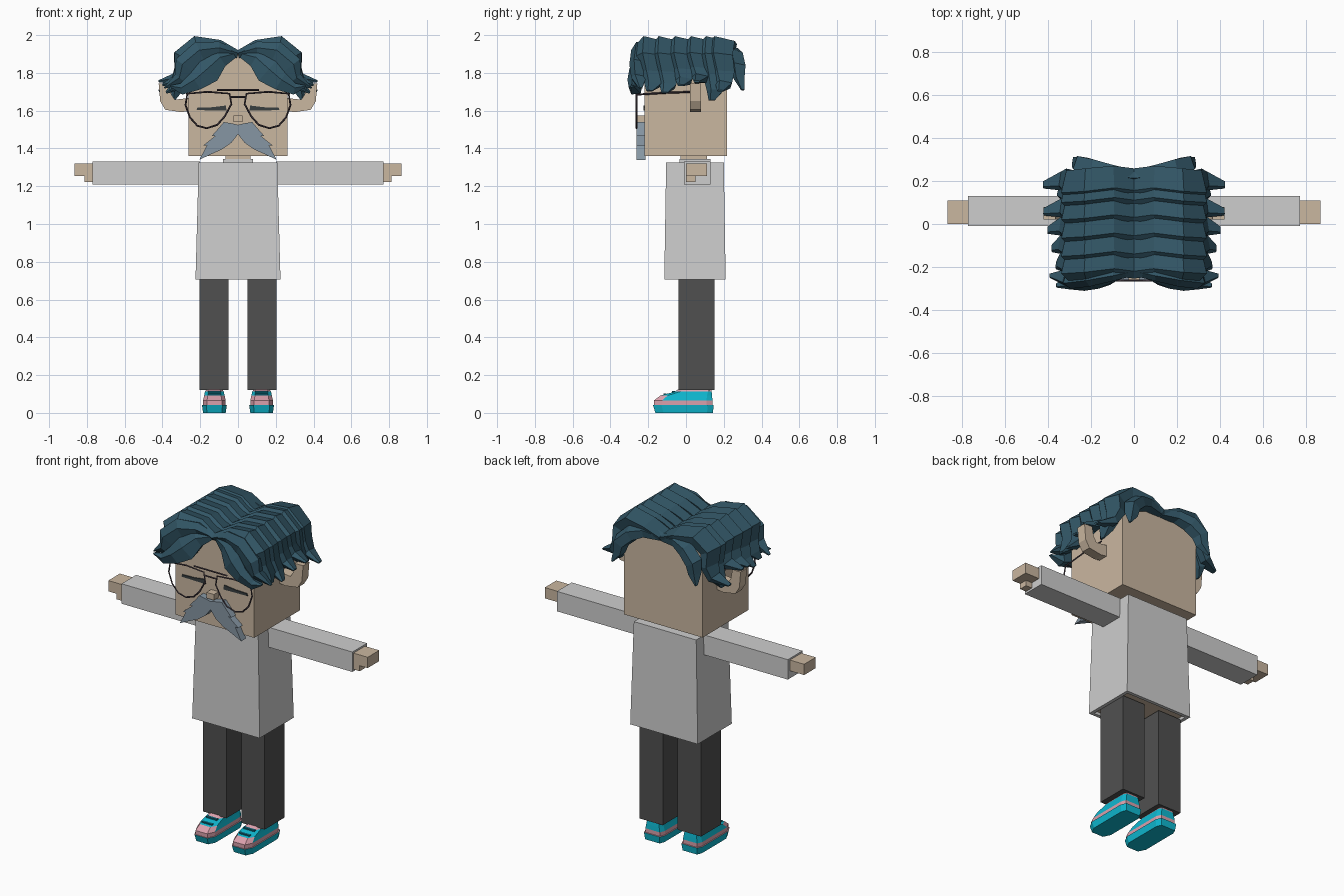
import bpy, bmesh, math
from mathutils import Vector

cube = bpy.data.objects.get("Cube")
if cube:
    bpy.data.objects.remove(cube, do_unlink=True)


def material(name, rgb):
    lin = [((c / 255 + 0.055) / 1.055) ** 2.4 for c in rgb] + [1.0]
    m = bpy.data.materials.new(name)
    m.use_nodes = True
    m.diffuse_color = lin
    m.node_tree.nodes["Principled BSDF"].inputs["Base Color"].default_value = lin
    return m


SKIN = material("skin", (202, 183, 160))
COAT = material("light_grey_cloth", (206, 206, 206))
PANTS = material("charcoal_cloth", (80, 80, 80))
HAIR = material("dark_teal_hair", (50, 86, 102))
GREY = material("blue_grey_whiskers", (134, 150, 163))
METAL = material("dark_frame", (68, 58, 66))
EYE = material("dark_eyelid", (56, 62, 64))
CYAN = material("cyan_shoe", (14, 184, 208))
PINK = material("pink_shoe", (218, 160, 172))
LACE = material("dark_cyan_lace", (16, 105, 125))


def mirror(ob):
    mod = ob.modifiers.new("mirror", "MIRROR")
    mod.use_axis[0] = True
    mod.merge_threshold = 0.0005


def loft(name, rings, mats, both=False, rule=None):
    """Skin a series of equal-sized rings and cap both ends."""
    bm = bmesh.new()
    vs = [[bm.verts.new(p) for p in ring] for ring in rings]
    n = len(vs[0])
    for k, (a, b) in enumerate(zip(vs, vs[1:])):
        for i in range(n):
            j = (i + 1) % n
            bm.faces.new((a[i], a[j], b[j], b[i]))
    bm.faces.new(vs[0])
    bm.faces.new(vs[-1])
    bmesh.ops.recalc_face_normals(bm, faces=bm.faces)
    if rule:
        for f in bm.faces:
            f.material_index = rule(f.calc_center_median(), f.normal)
    me = bpy.data.meshes.new(name)
    bm.to_mesh(me)
    bm.free()
    for m in mats:
        me.materials.append(m)
    ob = bpy.data.objects.new(name, me)
    bpy.context.collection.objects.link(ob)
    if both:
        mirror(ob)
    return ob


def rect(x0, x1, y0, y1, z):
    return [(x0, y0, z), (x1, y0, z), (x1, y1, z), (x0, y1, z)]


def box(name, x, y, z, mat, both=False):
    return loft(name, [rect(*x, *y, z[0]), rect(*x, *y, z[1])], [mat], both)


def plate(name, outline, y, mat, both=True):
    """Extrude an outline drawn in x and z along y."""
    return loft(name, [[(px, d, pz) for px, pz in outline] for d in y], [mat], both)


# Body: coat with a recessed skin underside, sleeves, collar, neck, legs
loft("coat", [rect(-.2, .2, -.09, .185, .72), rect(-.205, .205, -.095, .19, .705),
              rect(-.225, .225, -.115, .21, .705), rect(-.208, .208, -.105, .2, 1.325)],
     [COAT, SKIN], rule=lambda c, n: int(c.z < .73 and abs(n.z) > .9 and abs(c.x) < .1
                                         and abs(c.y - .0475) < .05))
box("collar", (-.08, .08), (-.035, .13), (1.32, 1.345), COAT)
box("neck", (-.065, .065), (-.03, .11), (1.3, 1.37), SKIN)
box("sleeve", (.2, .77), (-.01, .13), (1.21, 1.33), COAT, True)
box("hand", (.76, .865), (0, .11), (1.255, 1.32), SKIN, True)
box("thumb", (.76, .812), (0, .05), (1.222, 1.26), SKIN, True)
box("trouser_leg", (.05, .205), (-.04, .15), (.12, .71), PANTS, True)
box("ankle", (.08, .17), (0, .125), (.1, .13), SKIN, True)


# Shoes: stacked outlines, rounded at the toe
def shoe_ring(z, front, half, back):
    plan = ((-.65, 0), (.65, 0), (1, .14), (1, .9), (.8, 1), (-.8, 1), (-1, .9), (-1, .14))
    return [(.125 + half * u, front + (back - front) * v, z) for u, v in plan]


def shoe_colour(c, n):
    if n.z < -.9 or c.z < .04:
        return 0
    if c.z < .066 or c.z > .115:
        return 1
    return int(c.y < -.1 and c.z < .1)


loft("shoe", [shoe_ring(0, -.162, .06, .142), shoe_ring(.042, -.175, .066, .147),
              shoe_ring(.042, -.17, .06, .14), shoe_ring(.066, -.17, .06, .14),
              shoe_ring(.092, -.135, .054, .138), shoe_ring(.112, -.06, .05, .136),
              shoe_ring(.125, -.04, .042, .134)], [CYAN, PINK], True, shoe_colour)
for i in range(2):
    y, z = -.12 + .045 * i, .1 + .013 * i
    box("shoe_lace", (.09, .16), (y, y + .016), (z - .006, z + .003), LACE, True)

# Head, ears, nose, eyelids, moustache
box("head", (-.262, .262), (-.22, .216), (1.36, 1.9), SKIN)
plate("ear", [(.25, 1.6), (.3, 1.592), (.385, 1.605), (.412, 1.65), (.42, 1.745),
              (.365, 1.745), (.355, 1.69), (.335, 1.658), (.25, 1.668)], (.02, .08), SKIN)
box("nose", (-.025, .025), (-.265, -.21), (1.54, 1.575), SKIN)
plate("eyelid", [(.06, 1.6), (.22, 1.603), (.215, 1.616), (.14, 1.618), (.065, 1.627)],
      (-.226, -.218), EYE)
plate("moustache", [(0, 1.475), (0, 1.525), (.03, 1.532), (.075, 1.54), (.1, 1.51),
                    (.14, 1.465), (.12, 1.467), (.185, 1.415), (.165, 1.415), (.205, 1.34),
                    (.13, 1.375), (.085, 1.395), (.035, 1.43)], (-.262, -.215), GREY)


# Glasses: thin wire rims, bridges and temples
def wire(name, pts, closed=False, both=True):
    cu = bpy.data.curves.new(name, "CURVE")
    cu.dimensions = "3D"
    cu.bevel_depth = .005
    cu.bevel_resolution = 0
    sp = cu.splines.new("POLY")
    sp.points.add(len(pts) - 1)
    for p, co in zip(sp.points, pts):
        p.co = (*co, 1)
    sp.use_cyclic_u = closed
    cu.materials.append(METAL)
    ob = bpy.data.objects.new(name, cu)
    bpy.context.collection.objects.link(ob)
    if both:
        mirror(ob)


rim = [(.045, 1.69), (.16, 1.7), (.268, 1.69), (.278, 1.63), (.255, 1.565), (.215, 1.52),
       (.165, 1.507), (.11, 1.525), (.07, 1.57), (.035, 1.635)]
wire("glasses_rim", [(x, -.262, z) for x, z in rim], True)
for z, w in ((1.71, .11), (1.672, .04)):
    wire("glasses_bridge", [(-w, -.262, z), (w, -.262, z)], both=False)
wire("glasses_temple", [(.268, -.262, 1.685), (.275, -.1, 1.695), (.275, .05, 1.7)])


# Hair: faceted locks sweeping out from the centre parting
def lock(name, path):
    """Each path point is x, y, z, half thickness, half depth."""
    section = ((-1, .2), (-.5, 1), (1, .45), (.8, -.8), (-.6, -1))
    rings = []
    for i, (x, y, z, t, w) in enumerate(path):
        a, b = path[max(i - 1, 0)], path[min(i + 1, len(path) - 1)]
        d = Vector((b[0] - a[0], b[2] - a[2])).normalized()
        rings.append([(max(x - d.y * t * v, 0), y + w * u, z + d.x * t * v)
                      for u, v in section])
    loft(name, rings, [HAIR], True)


arch = [(0, 1.9, .022, 1), (.1, 1.933, .042, 1), (.22, 1.948, .048, 1.05),
        (.295, 1.885, .048, 1), (.295, 1.81, .042, .9), (.33, 1.75, .03, .65),
        (.41, 1.725, .006, .25)]
# Rows from front to back: y position, drop of the tip, tip reach
rows = [(-.185, -.02, -.05), (-.105, -.03, -.03), (-.02, .01, -.01),
        (.065, .03, .01), (.145, -.07, -.07), (.19, -.02, .01)]
for y, drop, reach in rows:
    lock("side_lock", [(x + reach * (i == 6), y + .012 * math.sin(i * 1.7),
                        z + drop * max(0, i - 3) / 3, t, .068 * w)
                       for i, (x, z, t, w) in enumerate(arch)])

lock("upper_fringe", [(0, -.2, 1.9, .02, .04), (.1, -.215, 1.925, .04, .05),
                      (.2, -.235, 1.91, .06, .055), (.285, -.25, 1.84, .055, .05),
                      (.305, -.25, 1.77, .035, .04), (.39, -.24, 1.72, .004, .01)])
lock("lower_fringe", [(.01, -.21, 1.9, .015, .025), (.09, -.23, 1.875, .045, .04),
                      (.155, -.255, 1.81, .068, .045), (.225, -.268, 1.755, .05, .042),
                      (.3, -.268, 1.715, .03, .035), (.36, -.285, 1.73, .004, .01)])
lock("back_lock", [(0, .225, 1.9, .02, .025), (.1, .24, 1.915, .035, .035),
                   (.18, .26, 1.89, .045, .04), (.245, .275, 1.83, .045, .04),
                   (.255, .28, 1.77, .035, .03), (.28, .3, 1.71, .006, .01)])
